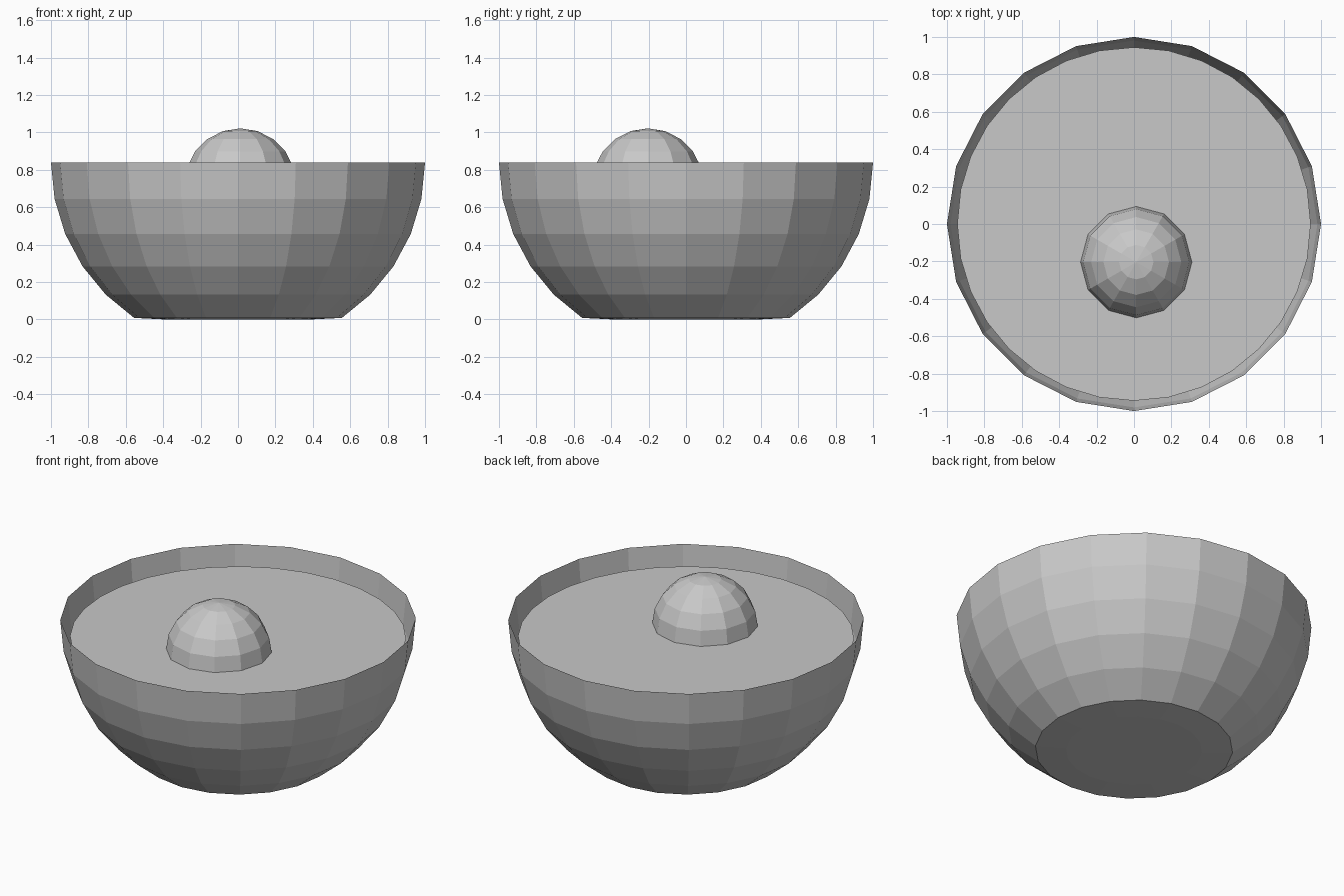
import bpy
import bmesh
from math import sin, cos, pi, radians

cube = bpy.data.objects.get("Cube")
if cube:
    bpy.data.objects.remove(cube, do_unlink=True)

# One plain grey for every part
GREY = (0.58, 0.58, 0.58, 1.0)
grey = bpy.data.materials.new("plain grey")
grey.use_nodes = True
grey.diffuse_color = GREY
grey.node_tree.nodes["Principled BSDF"].inputs["Base Color"].default_value = GREY

RIM_Z = 0.84
SOUP_Z = 0.726


def add_object(name, bm, location=(0, 0, 0)):
    mesh = bpy.data.meshes.new(name)
    bm.to_mesh(mesh)
    bm.free()
    mesh.materials.append(grey)
    obj = bpy.data.objects.new(name, mesh)
    obj.location = location
    bpy.context.collection.objects.link(obj)
    return obj


def lathe(name, profile, sides):
    """Turn (radius, height) rings around z and close the last ring."""
    bm = bmesh.new()
    rings = []
    for r, z in profile:
        rings.append([bm.verts.new((r * cos(2 * pi * i / sides),
                                    r * sin(2 * pi * i / sides), z))
                      for i in range(sides)])
    for upper, lower in zip(rings, rings[1:]):
        for i in range(sides):
            j = (i + 1) % sides
            bm.faces.new((upper[i], lower[i], lower[j], upper[j]))
    bm.faces.new(reversed(rings[-1]))
    return add_object(name, bm)


# Bowl: faceted open half sphere with a flattened base
ring_angles = [radians(11.25 * k) for k in range(6)]
bowl_profile = [(cos(a), RIM_Z - sin(a)) for a in ring_angles]
bowl_profile.append((cos(radians(67.5)), 0.0))
lathe("bowl", bowl_profile, 20)

# Liquid surface: flat disc just inside the bowl
bm = bmesh.new()
bmesh.ops.create_circle(bm, cap_ends=True, segments=32, radius=0.945)
add_object("liquid_surface", bm, (0, 0, SOUP_Z))

# Floating ball: low-poly sphere half sunk in the liquid
bm = bmesh.new()
bmesh.ops.create_uvsphere(bm, u_segments=12, v_segments=10, radius=0.298)
add_object("floating_ball", bm, (0.012, -0.204, SOUP_Z - 0.002))
